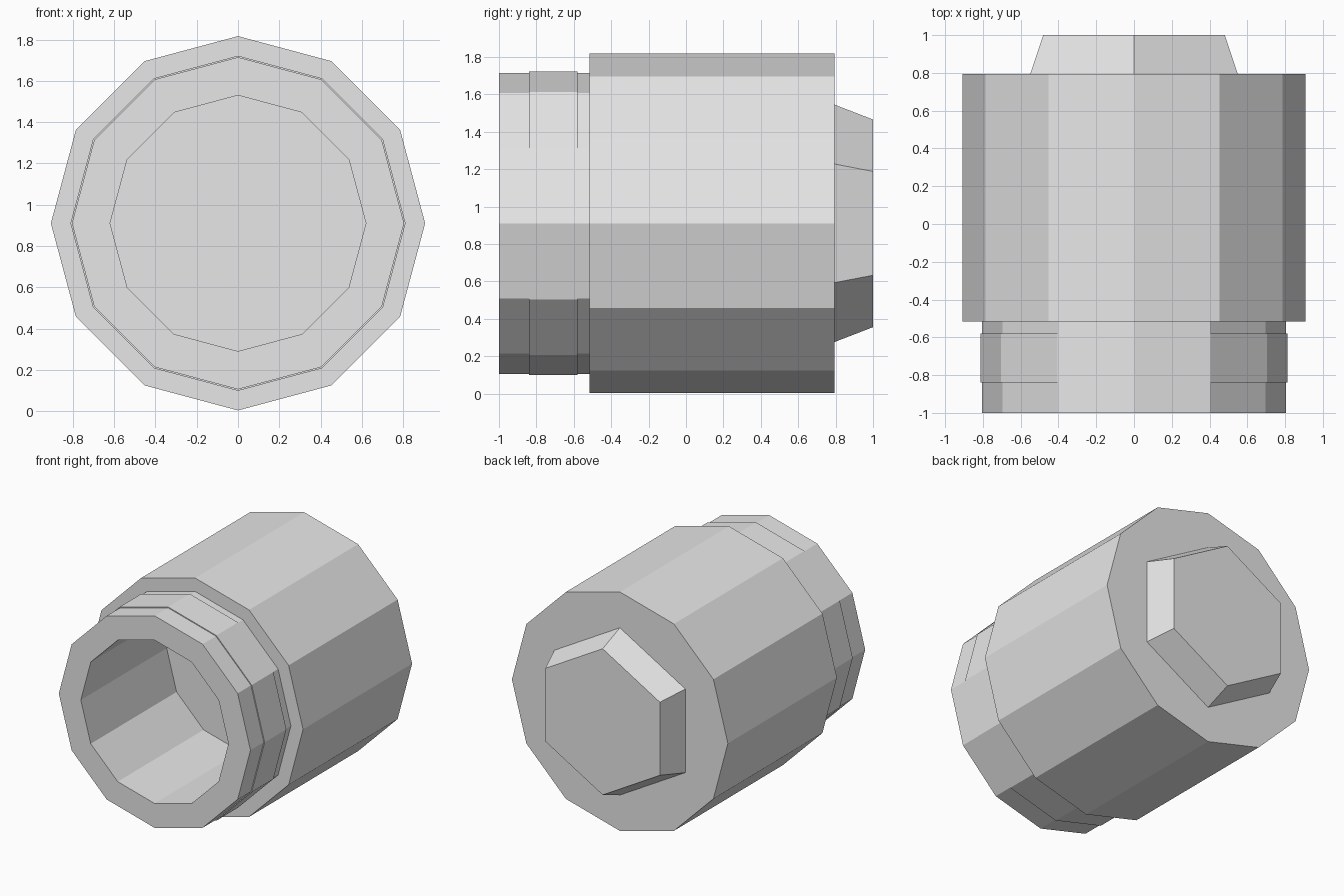
import bpy
import math

CENTRE_Z = 0.91

cube = bpy.data.objects.get("Cube")
if cube:
    bpy.data.objects.remove(cube, do_unlink=True)

grey = bpy.data.materials.new("plain_grey")
grey.use_nodes = True
grey.diffuse_color = (0.8, 0.8, 0.8, 1)
grey.node_tree.nodes["Principled BSDF"].inputs["Base Color"].default_value = (0.8, 0.8, 0.8, 1)


def turned_part(name, sides, profile):
    """Sweep (radius, y) points round the y axis and cap both ends."""
    verts = []
    for radius, y in profile:
        for i in range(sides):
            a = 2 * math.pi * i / sides
            verts.append((radius * math.sin(a), y, CENTRE_Z + radius * math.cos(a)))
    faces = [tuple(range(sides)),
             tuple(reversed(range(len(verts) - sides, len(verts))))]
    for r in range(len(profile) - 1):
        for i in range(sides):
            j = (i + 1) % sides
            lo, hi = r * sides, (r + 1) * sides
            faces.append((lo + j, lo + i, hi + i, hi + j))
    mesh = bpy.data.meshes.new(name)
    mesh.from_pydata(verts, [], faces)
    mesh.materials.append(grey)
    mesh.update()
    obj = bpy.data.objects.new(name, mesh)
    bpy.context.collection.objects.link(obj)
    return obj


# Twelve-sided body: bore floor, bore, neck with a faint raised band, barrel
turned_part("socket_body", 12, [
    (0.62, 0.03), (0.62, -1.0),
    (0.805, -1.0), (0.805, -0.84),
    (0.812, -0.84), (0.812, -0.58),
    (0.805, -0.58), (0.805, -0.515),
    (0.907, -0.515), (0.907, 0.793),
])

# Tapered six-sided boss on the back
turned_part("hex_boss", 6, [(0.635, 0.793), (0.555, 1.0)])
